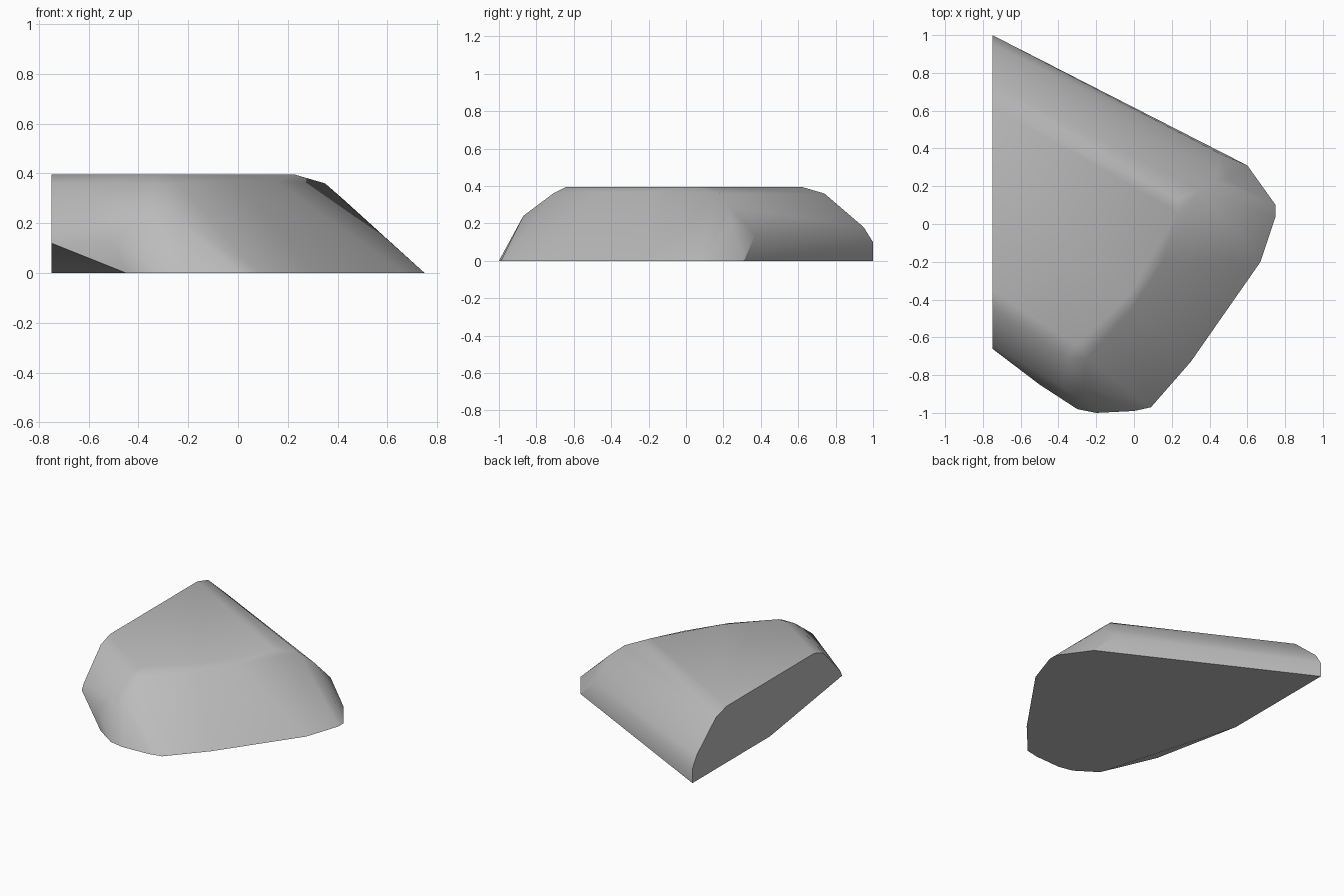
import bpy
import bmesh
import math

cube = bpy.data.objects.get("Cube")
if cube:
    bpy.data.objects.remove(cube, do_unlink=True)


def flat_material(name, colour):
    material = bpy.data.materials.new(name)
    material.use_nodes = True
    material.diffuse_color = colour
    shader = next(n for n in material.node_tree.nodes if n.type == "BSDF_PRINCIPLED")
    shader.inputs["Base Color"].default_value = colour
    shader.inputs["Roughness"].default_value = 0.9
    return material


def hull_object(name, points, material):
    """Wrap a convex skin round the points and merge its flat facets."""
    mesh = bpy.data.meshes.new(name)
    bm = bmesh.new()
    for point in points:
        bm.verts.new(point)
    result = bmesh.ops.convex_hull(bm, input=bm.verts[:])
    spare = {v for v in result["geom_interior"] + result["geom_unused"]
             if isinstance(v, bmesh.types.BMVert)}
    bmesh.ops.delete(bm, geom=list(spare), context="VERTS")
    bmesh.ops.dissolve_limit(bm, angle_limit=math.radians(1.5),
                             verts=bm.verts[:], edges=bm.edges[:])
    bmesh.ops.recalc_face_normals(bm, faces=bm.faces[:])
    bm.to_mesh(mesh)
    bm.free()
    mesh.materials.append(material)
    obj = bpy.data.objects.new(name, mesh)
    bpy.context.collection.objects.link(obj)
    return obj


# Ground outline of the boulder
base_outline = [(-.75, 1), (-.75, .14), (-.45, -.88), (-.3, -.98), (-.2, -1),
                (0, -.99), (.09, -.97), (.3, -.73), (.67, -.2), (.75, .04),
                (.75, .1), (.6, .31)]

# Flat top outline
top_outline = [(-.75, .62), (-.75, -.35), (-.31, -.64), (-.27, -.64),
               (-.02, -.37), (.23, .06), (.23, .13)]

# Split face on the side, from the back round to the undercut front
split_profile = [(1, .1), (.95, .18), (.74, .36), (-.45, .36), (-.64, .16), (-.66, .12)]

# Worn shoulders, back end and rounded front corner
shoulders = [(.46, .37, .14), (.5, .24, .22), (.43, .23, .29), (.35, .18, .36),
             (.15, -.2, .37), (-.01, -.45, .37), (-.25, -.71, .36),
             (-.35, -.71, .36), (-.38, -.86, .24), (-.27, -.87, .24),
             (-.5, -.85, .13)]

points = [(x, y, 0) for x, y in base_outline]
points += [(x, y, .395) for x, y in top_outline]
points += [(-.75, y, z) for y, z in split_profile]
points += shoulders

stone = flat_material("stone grey", (.5, .5, .5, 1))
boulder = hull_object("boulder", points, stone)

# Soft facets with crisp split edges
bpy.ops.object.select_all(action="DESELECT")
boulder.select_set(True)
bpy.context.view_layer.objects.active = boulder
bpy.ops.object.shade_smooth_by_angle(angle=math.radians(30))
